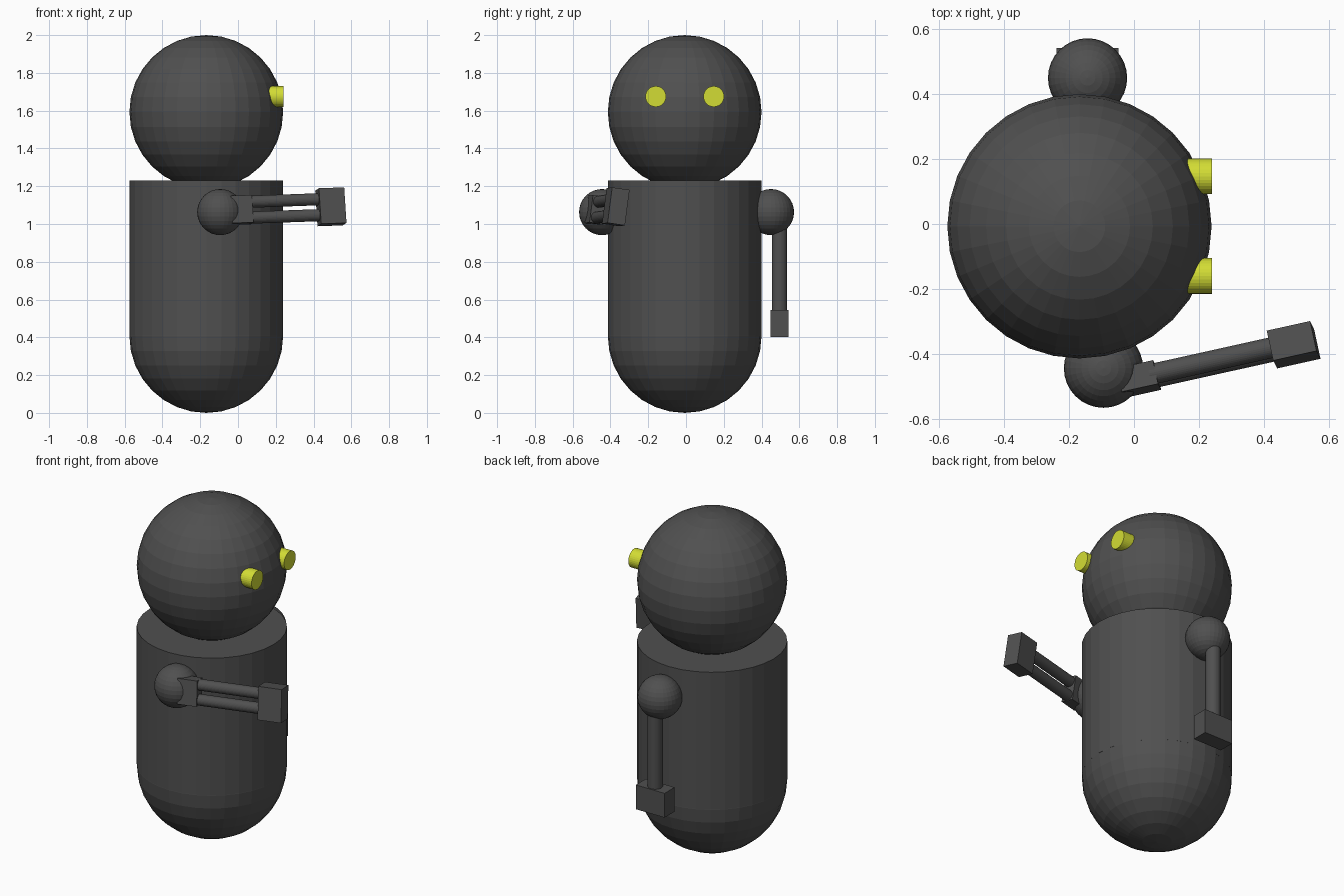
import bpy
from math import radians
from mathutils import Matrix, Vector

if "Cube" in bpy.data.objects:
    bpy.data.objects.remove(bpy.data.objects["Cube"])


def material(name, rgb):
    m = bpy.data.materials.new(name)
    m.diffuse_color = (*rgb, 1)
    m.use_nodes = True
    m.node_tree.nodes["Principled BSDF"].inputs["Base Color"].default_value = m.diffuse_color
    return m


GREY = material("dark grey", (0.08, 0.08, 0.08))
YELLOW = material("yellow", (0.65, 0.72, 0.035))


def finish(name, mat, frame):
    ob = bpy.context.object
    ob.name = name
    ob.data.materials.append(mat)
    if frame is not None:
        ob.matrix_world = frame @ ob.matrix_basis
    return ob


def ball(name, r, loc):
    bpy.ops.mesh.primitive_uv_sphere_add(segments=32, ring_count=16, radius=r, location=loc)
    return finish(name, GREY, None)


def rod(name, r, start, end, mat=GREY, frame=None):
    a, b = Vector(start), Vector(end)
    bpy.ops.mesh.primitive_cylinder_add(
        vertices=32, radius=r, depth=(b - a).length, location=(a + b) / 2,
        rotation=(b - a).to_track_quat('Z', 'Y').to_euler())
    return finish(name, mat, frame)


def box(name, size, loc, frame=None):
    bpy.ops.mesh.primitive_cube_add(size=1, location=loc)
    bpy.context.object.scale = size
    return finish(name, GREY, frame)


# Body, rounded base and head share one axis and radius
X, Y, R = -0.168, -0.007, 0.407
ball("head", R, (X, Y, 2 - R))
rod("body", R, (X, Y, 0.41), (X, Y, 1.23))
ball("rounded_base", R, (X, Y, R))

# Eyes point along +x
for side, y in (("right", -0.16), ("left", 0.147)):
    rod("eye_" + side, 0.055, (0.15, y, 1.675), (0.24, y, 1.675), YELLOW)

# Shoulders
ball("shoulder_right", 0.122, (-0.094, -0.444, 1.063))
ball("shoulder_left", 0.122, (-0.143, 0.45, 1.063))

# Left arm hangs straight down: one rod and a block hand
rod("arm_left", 0.041, (-0.143, 0.495, 1.03), (-0.143, 0.495, 0.53))
box("hand_left", (0.19, 0.095, 0.145), (-0.143, 0.495, 0.473))

# Right arm reaches out: cuff, two parallel rods and a block hand
frame = (Matrix.Translation((0.071, -0.465, 1.076))
         @ Matrix.Rotation(radians(12.5), 4, 'Z')
         @ Matrix.Rotation(radians(-2), 4, 'Y')
         @ Matrix.Rotation(radians(-8), 4, 'X'))
box("cuff_right", (0.115, 0.075, 0.146), (-0.0575, 0, 0), frame)
for label, z in (("upper", 0.0425), ("lower", -0.0425)):
    rod("arm_right_" + label, 0.032, (-0.02, 0, z), (0.38, 0, z), GREY, frame)
box("hand_right", (0.137, 0.095, 0.19), (0.431, 0, 0), frame)
